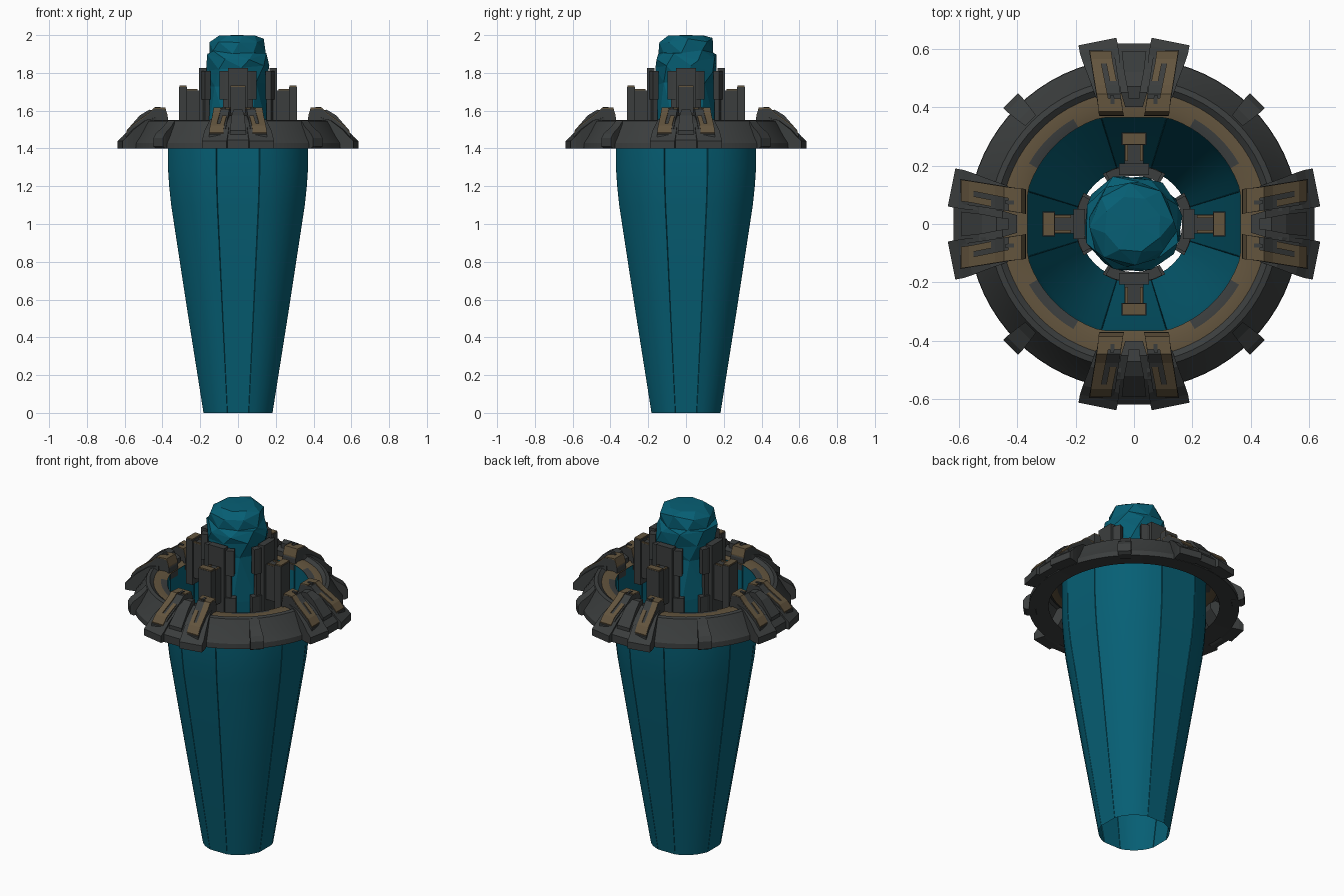
import bpy, bmesh, math, random
from mathutils import Matrix

if "Cube" in bpy.data.objects:
    bpy.data.objects.remove(bpy.data.objects["Cube"])

random.seed(4)


def material(name, col):
    m = bpy.data.materials.new(name)
    m.diffuse_color = (*col, 1)
    m.use_nodes = True
    m.node_tree.nodes["Principled BSDF"].inputs["Base Color"].default_value = m.diffuse_color
    return m


TEAL = material("teal", (0.002, 0.115, 0.177))
DARK = material("dark_grey", (0.044, 0.048, 0.048))
BRONZE = material("bronze", (0.125, 0.09, 0.048))


def build(name, verts, faces, mats, turn=0, smooth=False, rule=None):
    mesh = bpy.data.meshes.new(name)
    mesh.from_pydata(verts, [], faces)
    bm = bmesh.new()
    bm.from_mesh(mesh)
    bmesh.ops.recalc_face_normals(bm, faces=bm.faces)
    bm.to_mesh(mesh)
    bm.free()
    for m in mats:
        mesh.materials.append(m)
    if rule:
        for p in mesh.polygons:
            p.material_index = rule(p.center)
    mesh.transform(Matrix.Rotation(turn, 4, 'Z'))
    ob = bpy.data.objects.new(name, mesh)
    bpy.context.collection.objects.link(ob)
    if smooth:
        bpy.ops.object.select_all(action='DESELECT')
        ob.select_set(True)
        bpy.context.view_layer.objects.active = ob
        bpy.ops.object.shade_smooth_by_angle(angle=math.radians(25))
    return ob


def grid_faces(rows, n):
    return [(i * n + j, i * n + (j + 1) % n, (i + 1) * n + (j + 1) % n, (i + 1) * n + j)
            for i in range(rows - 1) for j in range(n)]


def loft(name, sections, mat, turn, side=1, arc=False):
    """Radial loft; each section is (radius, t0, t1, z_bottom, z_top)."""
    v = []
    for r, t0, t1, zb, zt in sections:
        for t, z in ((t0, zb), (t1, zb), (t1, zt), (t0, zt)):
            v.append((math.sqrt(r * r - t * t) if arc else r, side * t, z))
    k = len(v)
    f = grid_faces(len(sections), 4) + [(0, 1, 2, 3), (k - 4, k - 3, k - 2, k - 1)]
    return build(name, v, f, [mat], turn)


def box(name, r0, r1, w, z0, z1, mat, turn):
    return loft(name, [(r0, -w, w, z0, z1), (r1, -w, w, z0, z1)], mat, turn)


def curved_plate(name, r0, r1, half, z0, z1, mat, turn):
    """Arc-shaped block around the centre, spanning +-half degrees."""
    v = []
    for i in range(7):
        a = math.radians(half) * (i / 3 - 1)
        v += [(r * math.cos(a), r * math.sin(a), z)
              for r, z in ((r0, z0), (r1, z0), (r1, z1), (r0, z1))]
    f = grid_faces(7, 4) + [(0, 1, 2, 3), (24, 25, 26, 27)]
    return build(name, v, f, [mat], turn)


def flat_factor(a):
    """Radius factor (angle in degrees) that flattens the four narrow panels."""
    d = abs((a + 45) % 90 - 45)
    return math.cos(math.radians(17)) / math.cos(math.radians(d)) if d < 17 else 1.0


# Tapered open shell: four flat narrow panels, four curved wide ones, thin seams between
angles = []
for q in range(4):
    c = q * 90
    angles += [(c + a, flat_factor(a)) for a in (-16.8, 0, 16.8)]
    angles += [(c + 17.1, 0.984), (c + 17.4, 1.0)]
    angles += [(c + 17.4 + 55.2 * i / 6, 1.0) for i in range(1, 7)]
    angles += [(c + 72.9, 0.984)]
profile = [(0, .191), (.55, .282), (1.1, .370), (1.2, .381), (1.3, .388), (1.42, .389), (1.53, .389)]
verts = [(r * s * math.cos(math.radians(a)), r * s * math.sin(math.radians(a)), z)
         for z, r in profile for a, s in angles]
build("tapered_shell", verts, grid_faces(len(profile), len(angles)), [TEAL], smooth=True)

# Collar ring with underside lip and bronze inner trim
N = 72
profile = [(.46, 1.41), (.567, 1.40), (.565, 1.43), (.54, 1.465), (.495, 1.545), (.475, 1.55),
           (.455, 1.535), (.415, 1.538), (.381, 1.53)]
verts = []
for r, z in profile:
    for j in range(N):
        a = 2 * math.pi * j / N
        rr = r * flat_factor(360 * j / N) if r < .4 else r
        verts.append((rr * math.cos(a), rr * math.sin(a), z))


def trim_rule(c):
    r = math.hypot(c.x, c.y)
    a = math.degrees(math.atan2(c.y, c.x)) % 90
    if r > .46 or c.z < 1.5 or (r < .41 and abs(a - 45) < 15):
        return 0
    return 1


build("collar_ring", verts, grid_faces(len(profile), N), [DARK, BRONZE], smooth=True, rule=trim_rule)

# Faceted crystal core
rings = [(1.0, .07), (1.25, .15), (1.5, .168), (1.74, .155), (1.82, .168),
         (1.885, .168), (1.92, .15), (1.965, .143), (1.998, .10)]
K = 8
verts = []
for i, (z, r) in enumerate(rings):
    for j in range(K):
        a = 2 * math.pi * (j + .3 * i) / K
        rr = r * random.uniform(.97, 1.05)
        dz = random.uniform(-.02, .02) if i < len(rings) - 1 else 0
        verts.append((rr * math.cos(a) - .005, rr * math.sin(a), z + dz))
top = len(verts)
verts += [(-.005, 0, 2.0), (0, 0, .9)]
faces = []
for a, b, c, d in grid_faces(len(rings), K):
    faces += [(a, b, d), (b, c, d)]
for j in range(K):
    faces += [(top - K + j, top - K + (j + 1) % K, top), (j, (j + 1) % K, top + 1)]
build("crystal_core", verts, faces, [TEAL])

# Sloping height of the clamp blocks along the radius
SLOPE = [(.37, 1.56), (.385, 1.61), (.445, 1.61), (.475, 1.58), (.565, 1.515), (.595, 1.475)]


def slope_z(r):
    for (a, za), (b, zb) in zip(SLOPE, SLOPE[1:]):
        if r <= b:
            return za + (zb - za) * (r - a) / (b - a)
    return SLOPE[-1][1]


def trim_strip(r0, r1, t0, t1, turn, side, mat=BRONZE):
    """Thin plate on the clamp slope; t0 and t1 are edge offsets at both ends."""
    rs = [r0] + [r for r, _ in SLOPE if r0 < r < r1] + [r1]
    sec = []
    for r in rs:
        k = (r - r0) / (r1 - r0)
        a, b = t0[0] + (t0[1] - t0[0]) * k, t1[0] + (t1[1] - t1[0]) * k
        sec.append((r, a, b, slope_z(r) - .003, slope_z(r) + .006))
    loft("clamp_trim", sec, mat, turn, side)


for q in range(4):
    t = q * math.pi / 2
    for s in (-1, 1):
        # Fan-shaped clamp: wide foot, raised block, bronze key pattern
        loft("clamp_foot", [(.64, .06, .19, 1.40, 1.44), (.612, .055, .185, 1.40, 1.465),
                            (.58, .05, .175, 1.40, 1.50), (.51, .045, .15, 1.41, 1.55),
                            (.45, .04, .13, 1.50, 1.565)], DARK, t, s, True)
        loft("clamp_block", [(r, .035 + .15 * (r - .37), .118 + .16 * (r - .37), z - .07, z)
                             for r, z in SLOPE], DARK, t, s)
        trim_strip(.372, .43, (.035, .045), (.12, .126), t, s)
        trim_strip(.43, .592, (.088, .12), (.126, .152), t, s)
        trim_strip(.55, .592, (.072, .078), (.12, .126), t, s)
        trim_strip(.49, .55, (.06, .072), (.083, .095), t, s)
        # Tall corner stop at the inner end of the clamp
        loft("clamp_stop", [(.41, .066, .08, 1.56, 1.62), (.44, .068, .082, 1.56, 1.62)], DARK, t, s)
        loft("arm_trim", [(.215, .02, .031, 1.708, 1.715), (.272, .02, .031, 1.708, 1.715)],
             BRONZE, t, s)
    # Central spine of the clamp, with a raised ridge
    loft("clamp_spine", [(.617, -.06, .06, 1.40, 1.445), (.585, -.072, .072, 1.40, 1.48),
                         (.53, -.06, .06, 1.42, 1.535), (.45, -.045, .045, 1.5, 1.575),
                         (.40, -.03, .03, 1.52, 1.565)], DARK, t)
    loft("clamp_ridge", [(.59, -.042, .042, 1.45, 1.495), (.52, -.034, .034, 1.5, 1.575),
                         (.47, -.024, .024, 1.5, 1.605), (.43, -.018, .018, 1.52, 1.60)], DARK, t)
    # Inner pillar: curved backing plates, upright core, outrigger arm and post
    curved_plate("pillar_base", .165, .202, 32, 1.36, 1.53, DARK, t)
    curved_plate("pillar_waist", .165, .192, 24, 1.53, 1.66, DARK, t)
    curved_plate("pillar_head", .165, .200, 29, 1.66, 1.81, DARK, t)
    box("pillar_core", .168, .207, .052, 1.36, 1.825, DARK, t)
    box("pillar_arm", .20, .28, .032, 1.50, 1.708, DARK, t)
    box("arm_post", .270, .313, .042, 1.46, 1.725, DARK, t)
    box("post_cap", .272, .311, .040, 1.724, 1.732, BRONZE, t)
    # Small stud on the collar between clamps
    loft("collar_stud", [(.597, -.036, .036, 1.41, 1.455), (.58, -.036, .036, 1.40, 1.48),
                         (.53, -.03, .03, 1.40, 1.515), (.50, -.026, .026, 1.46, 1.547)],
         DARK, t + math.pi / 4)
